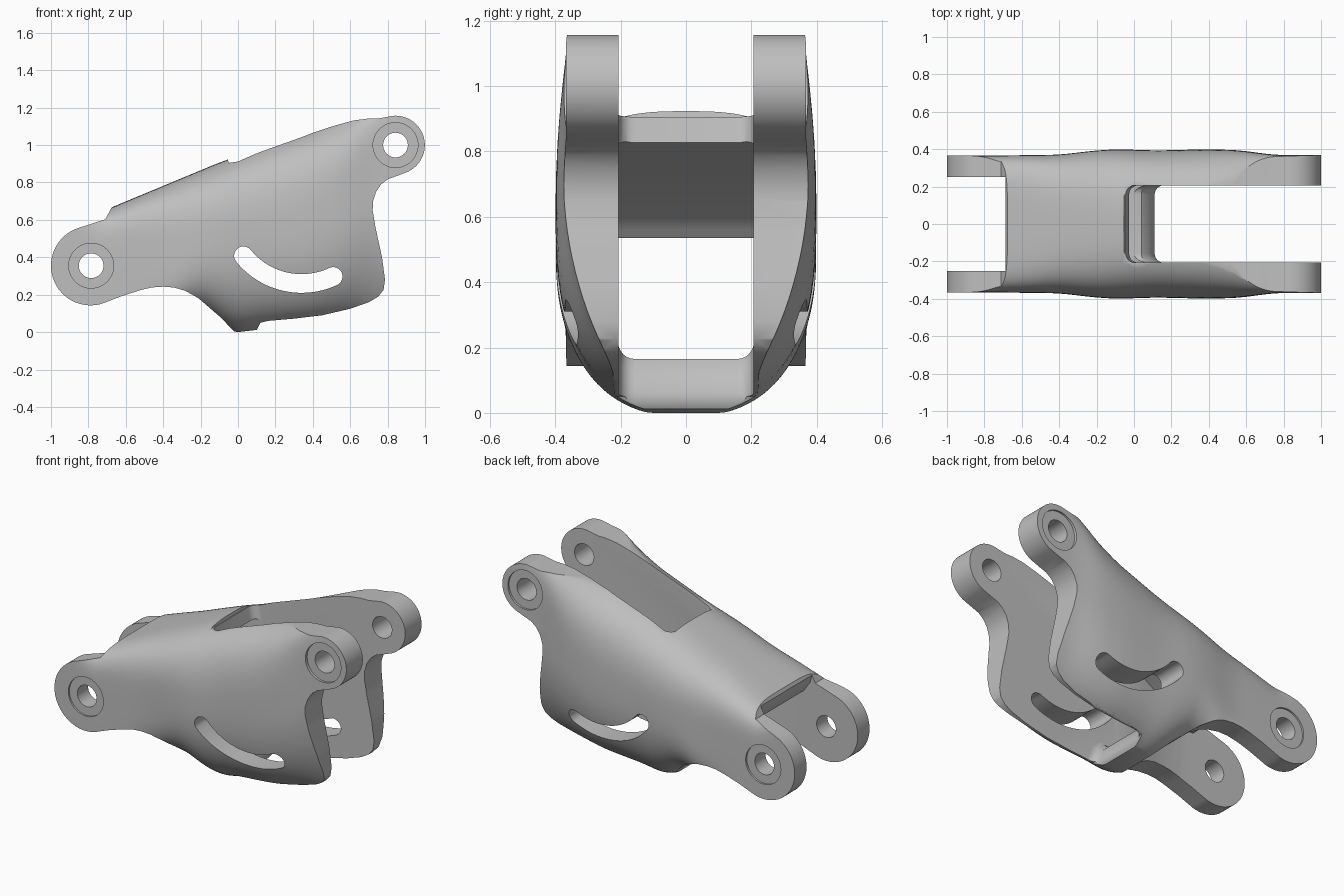
import bpy, bmesh, math
from mathutils import Vector

if "Cube" in bpy.data.objects:
    bpy.data.objects.remove(bpy.data.objects["Cube"])

grey = bpy.data.materials.new("cast_grey")
grey.diffuse_color = (0.52, 0.52, 0.52, 1)
grey.use_nodes = True
grey.node_tree.nodes["Principled BSDF"].inputs["Base Color"].default_value = grey.diffuse_color


def arc(cx, cz, r, a0, a1, n=24):
    return [(cx + r * math.cos(math.radians(a0 + (a1 - a0) * i / n)),
             cz + r * math.sin(math.radians(a0 + (a1 - a0) * i / n))) for i in range(n + 1)]


def finish(name, bm):
    bmesh.ops.recalc_face_normals(bm, faces=bm.faces)
    me = bpy.data.meshes.new(name)
    bm.to_mesh(me)
    bm.free()
    ob = bpy.data.objects.new(name, me)
    bpy.context.collection.objects.link(ob)
    me.materials.append(grey)
    return ob


def prism(name, pts, d0, d1, round_rim=0, upright=False):
    """Extrude an xz outline along y (or an xy outline along z), optionally rounding both rims."""
    bm = bmesh.new()
    place = (lambda p, d: (p[0], p[1], d)) if upright else (lambda p, d: (p[0], d, p[1]))
    a = [bm.verts.new(place(p, d0)) for p in pts]
    b = [bm.verts.new(place(p, d1)) for p in pts]
    caps = [bm.faces.new(a), bm.faces.new(b[::-1])]
    n = len(pts)
    for i in range(n):
        bm.faces.new((a[i], b[i], b[(i + 1) % n], a[(i + 1) % n]))
    if round_rim:
        bmesh.ops.recalc_face_normals(bm, faces=bm.faces)
        rim = [e for f in caps for e in f.edges]
        bmesh.ops.bevel(bm, geom=rim, offset=round_rim, segments=6, profile=0.5, affect='EDGES')
    return finish(name, bm)


def combine(ob, tool, op):
    m = ob.modifiers.new(op.lower(), 'BOOLEAN')
    m.object, m.operation, m.solver = tool, op, 'EXACT'
    bpy.context.view_layer.objects.active = ob
    bpy.ops.object.modifier_apply(modifier=m.name)
    bpy.data.objects.remove(tool)


# Body cross-sections: x, bottom, middle, top, half width, lower and upper roundness
STATIONS = [
    (-1.10, -0.40, 0.36, 1.00, 0.366, 8, 8),
    (-0.90, -0.20, 0.36, 0.70, 0.366, 8, 8),
    (-0.76, -0.10, 0.37, 0.632, 0.366, 8, 5),
    (-0.40, 0.10, 0.45, 0.782, 0.370, 5, 3.4),
    (-0.20, 0.12, 0.50, 0.865, 0.394, 3, 3.0),
    (-0.08, 0.03, 0.50, 0.915, 0.400, 2.5, 2.9),
    (0.00, -0.025, 0.50, 0.942, 0.397, 2.35, 2.9),
    (0.12, 0.005, 0.53, 0.99, 0.393, 2.5, 2.9),
    (0.40, 0.03, 0.60, 1.085, 0.400, 2.6, 3.1),
    (0.58, 0.05, 0.66, 1.155, 0.394, 2.4, 4),
    (0.66, 0.04, 0.70, 1.185, 0.380, 2.2, 6),
    (0.78, 0.00, 0.75, 1.24, 0.368, 2, 9),
    (1.10, 0.00, 0.75, 1.40, 0.368, 2, 9)]


def station(x):
    x = max(STATIONS[0][0], min(STATIONS[-1][0], x))
    for p, q in zip(STATIONS, STATIONS[1:]):
        if x <= q[0]:
            t = (x - p[0]) / (q[0] - p[0])
            return Vector([u + (v - u) * t for u, v in zip(p[1:], q[1:])])


def loft():
    bm, rings, NX, NA = bmesh.new(), [], 90, 96
    for i in range(NX + 1):
        x = -1.06 + 2.12 * i / NX
        s = sum((station(x + d) for d in (-.06, -.03, 0, .03, .06)), Vector([0] * 6)) / 5
        zb, zm, zt, w, nb, nt = s
        ring = []
        for k in range(NA):
            a = 2 * math.pi * (k + 0.5) / NA
            c, sn = math.cos(a), math.sin(a)
            n, h = (nt, zt - zm) if sn > 0 else (nb, zm - zb)
            ring.append(bm.verts.new((x, w * math.copysign(abs(c) ** (2 / n), c),
                                      zm + h * math.copysign(abs(sn) ** (2 / n), sn))))
        rings.append(ring)
    for r, q in zip(rings, rings[1:]):
        for k in range(NA):
            j = (k + 1) % NA
            bm.faces.new((r[k], r[j], q[j], q[k]))
    bm.faces.new(rings[0])
    bm.faces.new(rings[-1])
    return finish("linkage_body", bm)


# Rounded hull trimmed to the side silhouette
body = loft()
outline = (arc(-0.788, 0.355, 0.212, 108, 287, 36)
           + [(-0.62, 0.193), (-0.52, 0.225), (-0.46, 0.239), (-0.4, 0.243), (-0.34, 0.238),
              (-0.28, 0.22), (-0.21, 0.18), (-0.1, 0.085), (-0.02, 0.004), (0, 0.0),
              (0.1, 0.012), (0.12, 0.05), (0.16, 0.06), (0.3, 0.072), (0.45, 0.09),
              (0.6, 0.125), (0.7, 0.16), (0.75, 0.19), (0.778, 0.225), (0.786, 0.28),
              (0.77, 0.4), (0.735, 0.56), (0.72, 0.65), (0.722, 0.70), (0.738, 0.75),
              (0.765, 0.79), (0.80, 0.817), (0.85, 0.835)]
           + arc(0.842, 1.0, 0.157, -68, 95, 30)
           + [(0.75, 1.142), (0.69, 1.141), (0.62, 1.132), (0.52, 1.105), (0.2, 1.0), (0, 0.912),
              (-0.05, 0.905), (-0.06, 0.95), (-0.66, 0.70), (-0.69, 0.64), (-0.71, 0.603)])
combine(body, prism("silhouette", outline, -0.6, 0.6), 'INTERSECT')

# Open slot between the right cheeks, ending at the top web and the bottom bridge
slot = [(-0.02, 0.80), (-0.05, 0.93), (-0.05, 1.4), (1.3, 1.4), (1.3, -0.2), (0.11, -0.2),
        (0.11, 0.06), (0.08, 0.13), (0.04, 0.165), (-0.1, 0.165), (-0.1, 0.74)]
combine(body, prism("cheek_slot", slot, -0.207, 0.207, 0.05), 'DIFFERENCE')

# Hollow below the sloping web, widening towards the left fork
under = prism("hollow", [(-1.3, 0.66), (-0.69, 0.66), (-0.675, 0.6), (-0.63, 0.535), (-0.60, 0.535),
                         (-0.58, 0.56), (-0.55, 0.597), (-0.02, 0.83), (0.15, 0.80), (0.15, 0.26),
                         (0.0, 0.165), (-0.2, 0.165), (-0.3, 0.1), (-1.3, 0.1)], -0.3, 0.3)
half = [(-1.4, 0.25), (-0.55, 0.25), (-0.4, 0.24), (-0.25, 0.215), (-0.15, 0.206), (0.3, 0.206)]
plan = half + [(x, -y) for x, y in half[::-1]]
combine(under, prism("hollow_plan", plan, -0.5, 1.5, upright=True), 'INTERSECT')
combine(body, under, 'DIFFERENCE')
gap = [(-1.3, -0.3), (-0.69, -0.3), (-0.69, 1.3), (-1.3, 1.3)]
combine(body, prism("fork_gap", gap, -0.25, 0.25, 0.03), 'DIFFERENCE')

# Curved guide slot through both cheeks
cx, cz, a0, a1 = 0.34, 0.66, 219, 295
ends = [(cx + 0.4 * math.cos(math.radians(a)), cz + 0.4 * math.sin(math.radians(a))) for a in (a0, a1)]
guide = (arc(cx, cz, 0.45, a0, a1, 28) + arc(*ends[1], 0.05, a1, a1 + 180, 12)[1:-1]
         + arc(cx, cz, 0.35, a1, a0, 28) + arc(*ends[0], 0.05, a0 + 180, a0 + 360, 12)[1:-1])
combine(body, prism("guide_slot", guide, -0.6, 0.6), 'DIFFERENCE')

# Pin holes with shallow counterbores on the outer faces
for x, z in ((-0.785, 0.355), (0.842, 1.0)):
    combine(body, prism("pin_hole", arc(x, z, 0.066, 0, 352.5, 47), -0.6, 0.6), 'DIFFERENCE')
    for s in (-1, 1):
        ring = prism("counterbore", arc(x, z, 0.12, 0, 352.5, 47), s * 0.355, s * 0.6)
        combine(body, ring, 'DIFFERENCE')

bpy.ops.object.select_all(action='DESELECT')
body.select_set(True)
bpy.context.view_layer.objects.active = body
bpy.ops.object.shade_smooth_by_angle(angle=math.radians(32))
